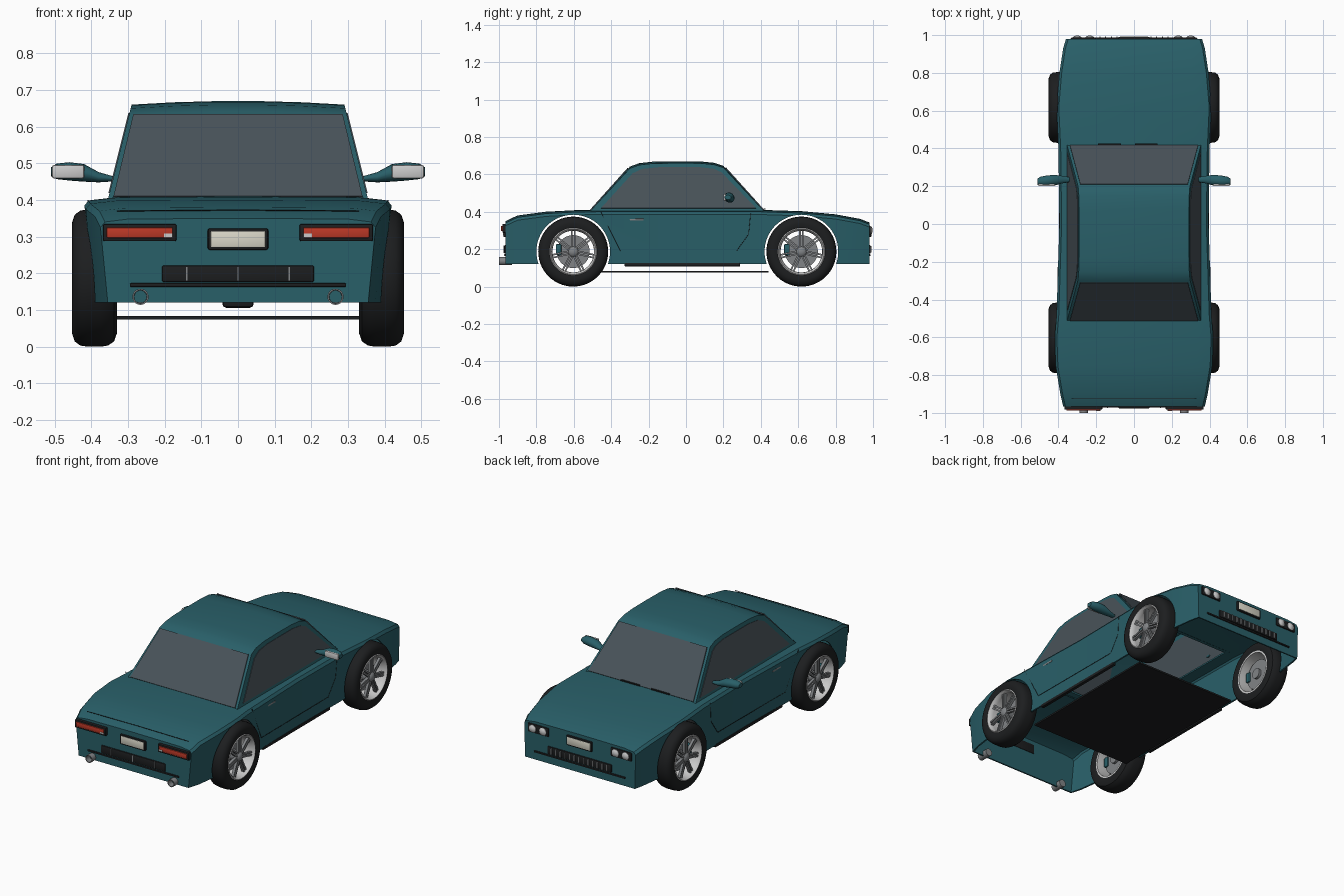
import bpy, bmesh, math
from mathutils import Vector, Matrix

if "Cube" in bpy.data.objects:
    bpy.data.objects.remove(bpy.data.objects["Cube"])

def mat(name, r, g, b):
    m = bpy.data.materials.new(name)
    m.diffuse_color = (r, g, b, 1)
    m.use_nodes = True
    m.node_tree.nodes["Principled BSDF"].inputs["Base Color"].default_value = m.diffuse_color
    return m

PAINT = mat("teal_paint", .022, .115, .14)
GLASS = mat("dark_glass", .065, .085, .10)
BLACK = mat("black_trim", .012, .013, .014)
METAL = mat("rim_metal", .22, .23, .24)
LIGHT = mat("bright_metal", .6, .6, .58)
PLATE = mat("plate_cream", .7, .68, .58)
RED = mat("red_lens", .5, .04, .02)

def finish(name, bm, m, angle=35):
    bmesh.ops.recalc_face_normals(bm, faces=bm.faces)
    me = bpy.data.meshes.new(name)
    bm.to_mesh(me)
    bm.free()
    me.materials.append(m)
    ob = bpy.data.objects.new(name, me)
    bpy.context.collection.objects.link(ob)
    bpy.ops.object.select_all(action='DESELECT')
    ob.select_set(True)
    bpy.context.view_layer.objects.active = ob
    bpy.ops.object.shade_smooth_by_angle(angle=math.radians(angle))
    return ob

def box(name, loc, dims, m, bevel=0.0, rot=None):
    bm = bmesh.new()
    bmesh.ops.create_cube(bm, size=1)
    bmesh.ops.scale(bm, vec=dims, verts=bm.verts)
    if bevel:
        bmesh.ops.bevel(bm, geom=bm.edges[:], offset=bevel, segments=2, affect='EDGES', profile=.5)
    if rot:
        bmesh.ops.transform(bm, matrix=rot, verts=bm.verts)
    bmesh.ops.translate(bm, vec=loc, verts=bm.verts)
    return finish(name, bm, m)

def lathe(name, profile, axis, origin, m, sides=48, closed=False):
    """Spin (distance along axis, radius) points around the x or y axis."""
    bm = bmesh.new()
    rings = []
    for d, r in profile:
        ring = []
        for i in range(sides):
            a = 2 * math.pi * i / sides
            c, s = r * math.cos(a), r * math.sin(a)
            ring.append(bm.verts.new(Vector((d, c, s) if axis == 'x' else (c, d, s)) + Vector(origin)))
        rings.append(ring)
    pairs = list(zip(rings, rings[1:])) + ([(rings[-1], rings[0])] if closed else [])
    for a, b in pairs:
        for i in range(sides):
            j = (i + 1) % sides
            bm.faces.new((a[i], a[j], b[j], b[i]))
    if not closed:
        bm.faces.new(rings[0])
        bm.faces.new(rings[-1])
    return finish(name, bm, m)

def slab(name, pts, offset, m):
    """Thin panel from a planar outline, thickened along offset."""
    bm = bmesh.new()
    f = bm.faces.new([bm.verts.new(p) for p in pts])
    ext = bmesh.ops.extrude_face_region(bm, geom=[f])
    bmesh.ops.translate(bm, vec=offset, verts=[v for v in ext['geom'] if isinstance(v, bmesh.types.BMVert)])
    return finish(name, bm, m)

# Body shell: stations of y, shoulder half width, sill half width, deck height
ST = [(-.965, .375, .355, .35), (-.90, .39, .375, .38), (-.75, .415, .395, .40), (-.60, .42, .40, .408),
      (-.48, .41, .395, .41), (0, .395, .39, .41), (.40, .40, .393, .41), (.62, .41, .395, .403),
      (.80, .395, .385, .386), (.93, .375, .367, .362), (.98, .36, .355, .343)]

def side_x(y, z):
    for a, b in zip(ST, ST[1:]):
        if a[0] <= y <= b[0]:
            t = (y - a[0]) / (b[0] - a[0])
            wt, wb, zt = (a[k] + t * (b[k] - a[k]) for k in (1, 2, 3))
            return wb + (wt - wb) * (z - .12) / (zt - .145)

bm = bmesh.new()
rows = []
for y, wt, wb, zt in ST:
    half = [(wb, .12), (wt, zt - .025), (wt - .012, zt - .01), (wt * .8, zt - .002)]
    sec = half + [(0, zt)] + [(-x, z) for x, z in reversed(half)]
    rows.append([bm.verts.new((x, y, z)) for x, z in sec])
for i, (a, b) in enumerate(zip(rows, rows[1:])):
    for j in range(8):
        if not (i in (4, 5) and j in (3, 4)):      # opening under the cabin
            bm.faces.new((a[j], a[j + 1], b[j + 1], b[j]))
bm.faces.new(rows[0])
bm.faces.new(rows[-1])
body = finish("body_shell", bm, PAINT)
mod = body.modifiers.new("thickness", 'SOLIDIFY')
mod.thickness, mod.offset = .01, -1

# Wheel arches cut through both sides
AXLES = (("rear", -.603), ("front", .617))
WZ = .187
for n, y in AXLES:
    cut = lathe("arch_cutter_" + n, [(-.6, .197), (.6, .197)], 'x', (0, y, WZ), BLACK, 64)
    cut.hide_render = True
    mod = body.modifiers.new("arch_" + n, 'BOOLEAN')
    mod.operation, mod.object, mod.solver = 'DIFFERENCE', cut, 'EXACT'
bpy.context.view_layer.objects.active = body
for mod in list(body.modifiers):
    bpy.ops.object.modifier_apply(modifier=mod.name)
for n, y in AXLES:
    bpy.data.objects.remove(bpy.data.objects["arch_cutter_" + n])
bpy.ops.object.select_all(action='DESELECT')
body.select_set(True)
bpy.ops.object.shade_smooth_by_angle(angle=math.radians(30))

# Cabin: side profile swept across the width, leaning inwards with height
def cabin_x(z):
    return .355 - .25 * (z - .4)

PROF = [(-.52, .395), (-.30, .632), (-.25, .65), (-.18, .658), (-.05, .66), (.08, .659), (.15, .652), (.20, .636), (.425, .395)]
bm = bmesh.new()
rows = []
for y, z in PROF:
    crown = .010 if z > .6 else 0
    rows.append([bm.verts.new((u * cabin_x(z), y, z + crown * (1 - u * u))) for u in (-1, -.6, -.2, .2, .6, 1)])
for a, b in zip(rows, rows[1:]):
    for j in range(5):
        bm.faces.new((a[j], a[j + 1], b[j + 1], b[j]))
for k in (0, -1):
    bm.faces.new([r[k] for r in rows])
finish("cabin_roof", bm, PAINT)

# Windows
def end_glass(name, low, high):
    pts = []
    for t, s in ((.05, -1), (.05, 1), (.96, 1), (.96, -1)):
        y, z = (low[k] + t * (high[k] - low[k]) for k in (0, 1))
        pts.append((s * (cabin_x(z) - .014), y, z + .008 * t))
    slab(name, pts, (0, math.copysign(.004, low[0]), .004), GLASS)

end_glass("windscreen", PROF[-1], PROF[-2])
end_glass("rear_window", PROF[0], PROF[1])
SIDE = [(-.455, .418), (-.285, .605), (-.235, .628), (-.15, .637), (.08, .637), (.15, .628), (.19, .61), (.375, .418)]
DOOR = [(-.455, .40), (-.35, .19), (.27, .19), (.335, .28), (.345, .39)]

def line(name, pts, r, m):
    cu = bpy.data.curves.new(name, 'CURVE')
    cu.dimensions, cu.bevel_depth, cu.bevel_resolution = '3D', r, 1
    sp = cu.splines.new('POLY')
    sp.points.add(len(pts) - 1)
    for p, c in zip(sp.points, pts):
        p.co = (*c, 1)
    cu.materials.append(m)
    bpy.context.collection.objects.link(bpy.data.objects.new(name, cu))

for s, n in ((1, "right"), (-1, "left")):
    slab(n + "_side_window", [(s * (cabin_x(z) - .001), y, z) for y, z in SIDE], (s * .004, 0, .001), GLASS)
    line(n + "_door_seam", [(s * side_x(y, min(z, .38)), y, z) for y, z in DOOR], .0015, BLACK)
    box(n + "_door_handle", (s * .398, -.265, .358), (.012, .075, .01), METAL, .002)
    box(n + "_sill", (s * .385, -.02, .117), (.02, .62, .018), BLACK, .004)

    # Door mirror: tapered pod with a pale glass facing backwards
    bm = bmesh.new()
    rings = []
    for x, yc, zc, ry, rz in ((.335, .235, .457, .012, .006), (.38, .235, .462, .02, .014), (.42, .232, .474, .028, .024),
                              (.46, .229, .478, .028, .025), (.495, .226, .478, .024, .021), (.51, .224, .477, .017, .012)):
        rings.append([bm.verts.new((s * x, yc + ry * math.cos(a), zc + rz * math.sin(a)))
                      for a in [math.pi * k / 8 for k in range(16)]])
    for a, b in zip(rings, rings[1:]):
        for j in range(16):
            bm.faces.new((a[j], a[j - 1], b[j - 1], b[j]))
    bm.faces.new(rings[0])
    bm.faces.new(rings[-1])
    finish(n + "_mirror", bm, PAINT, 50)
    box(n + "_mirror_glass", (s * .463, .207, .477), (.088, .014, .037), LIGHT, .006)

    # Tail lamps, exhausts, head lamps
    box(n + "_tail_lamp_frame", (s * .268, -.970, .311), (.2, .024, .047), BLACK, .004)
    box(n + "_tail_lamp", (s * .268, -.98, .311), (.18, .016, .028), RED, .003)
    box(n + "_reverse_lamp", (s * .19, -.981, .303), (.024, .016, .01), LIGHT)
    lathe(n + "_exhaust", [(-.93, .022), (-1, .022), (-1, .018), (-.96, .017)], 'y', (s * .266, 0, .136), METAL, 24)
    box(n + "_head_lamp_frame", (s * .268, .977, .30), (.135, .02, .052), BLACK, .006)
    for k, x in enumerate((.235, .301)):
        lathe(f"{n}_head_lamp_{k}", [(.975, .022), (.99, .022), (.995, .015), (.998, .004)], 'y', (s * x, 0, .30), LIGHT, 24)

    # Wheels
    for a, y in AXLES:
        w, o = f"{a}_{n}_", (0, y, WZ)
        P = lambda pts: [(s * d, r) for d, r in pts]
        lathe(w + "tyre", P([(.337, .125), (.33, .15), (.338, .173), (.355, .184), (.375, .187), (.41, .187), (.43, .184),
                             (.445, .173), (.453, .15), (.446, .125)]), 'x', o, BLACK, 56, True)
        lathe(w + "rim", P([(.337, .128), (.446, .128), (.450, .122), (.438, .114), (.42, .111), (.337, .115)]), 'x', o, LIGHT, 56, True)
        lathe(w + "brake_disc", P([(.375, .088), (.387, .088)]), 'x', o, METAL, 40)
        lathe(w + "hub", P([(.36, .03), (.43, .03), (.44, .022), (.445, .008)]), 'x', o, METAL, 24)
        box(w + "caliper", (s * .386, y - .078, WZ + .01), (.04, .03, .06), PAINT, .006)
        bm = bmesh.new()
        for k in range(7):
            for d in (-.0075, .0075):
                R = Matrix.Rotation(2 * math.pi * k / 7, 4, 'X')
                M = Matrix.Translation((s * .427, y, WZ)) @ R @ Matrix.Translation((0, d, .067))
                bmesh.ops.create_cube(bm, size=1, matrix=M @ Matrix.Diagonal((.016, .009, .098, 1)))
        finish(w + "spokes", bm, METAL)

# Number plates, grilles, bumper strips
for n, y, d in (("rear", -.965, -1), ("front", .98, 1)):
    box(n + "_plate_frame", (0, y, .293), (.165, .022, .058), BLACK, .005)
    box(n + "_plate", (0, y + d * .006, .293), (.15, .014, .044), PLATE, .003)
    box(n + "_grille", (0, y, .199), (.415, .014, .046), BLACK, .006)
    box(n + "_bumper_strip", (0, y, .168), (.59, .014, .01), BLACK, .003)
for k in range(13):
    box(f"front_grille_slat_{k}", (-.18 + k * .03, .985, .199), (.006, .014, .036), METAL)
for k in range(3):
    box(f"rear_grille_bar_{k}", (-.14 + k * .14, -.97, .199), (.004, .01, .04), METAL)

# Wipers, floor, boot seam and rear underside silencer
for k, x in enumerate((-.13, .065)):
    box(f"wiper_{k}", (x, .421, .415), (.12, .008, .006), BLACK)
box("floor_plate", (0, -.01, .079), (.66, .90, .01), BLACK)
line("boot_seam", [(-.33, -.925, .370), (0, -.925, .3725), (.33, -.925, .370)], .0015, BLACK)
box("silencer", (0, -.01, .121), (.085, .6, .03), BLACK, .01)
